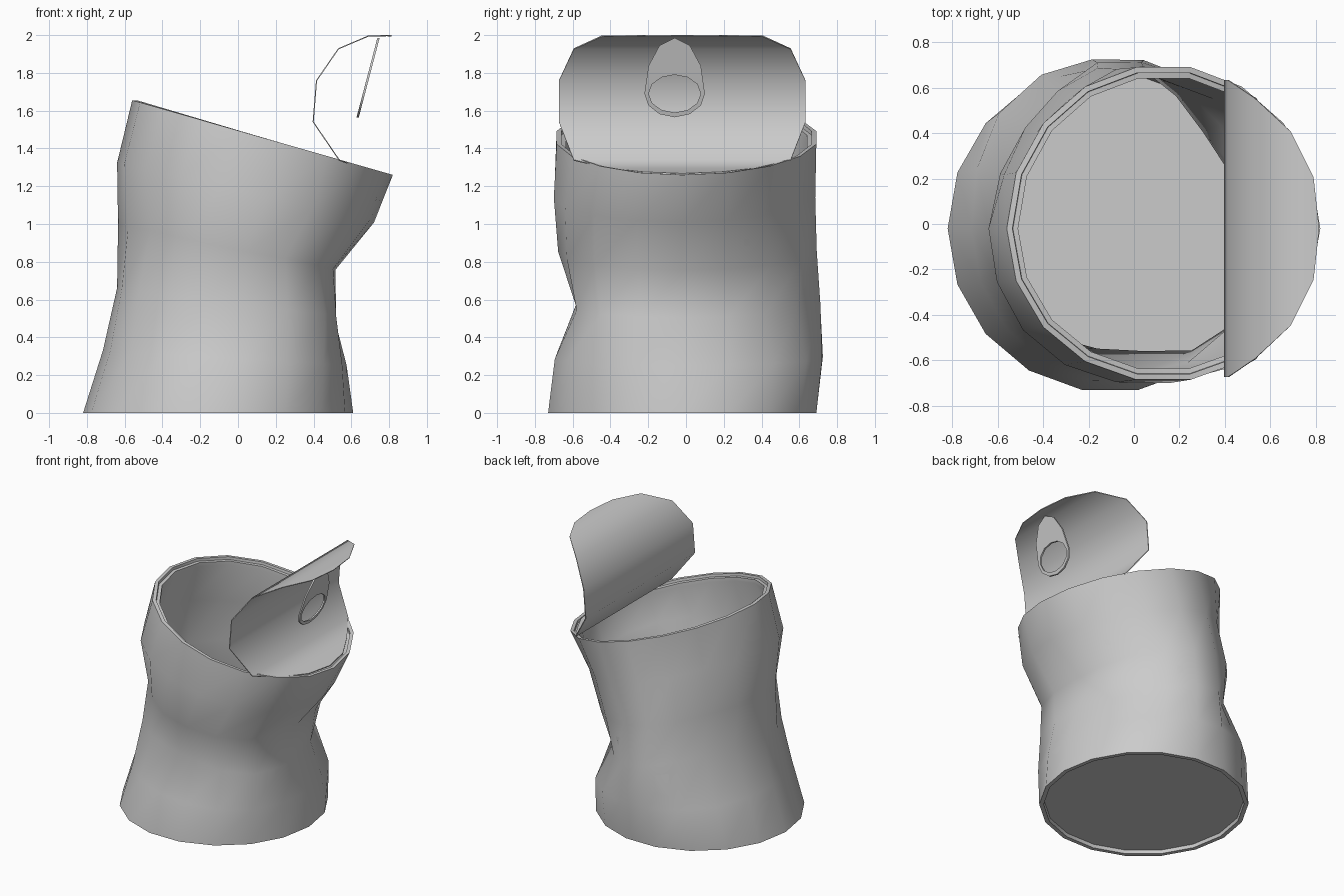
import bpy, bmesh
from math import cos, sin, radians, pi

if "Cube" in bpy.data.objects:
    bpy.data.objects.remove(bpy.data.objects["Cube"])

N = 18


def make(name, verts, faces, angle=40):
    me = bpy.data.meshes.new(name)
    me.from_pydata(verts, [], faces)
    bm = bmesh.new()
    bm.from_mesh(me)
    bmesh.ops.recalc_face_normals(bm, faces=bm.faces)
    bm.to_mesh(me)
    bm.free()
    ob = bpy.data.objects.new(name, me)
    bpy.context.collection.objects.link(ob)
    bpy.ops.object.select_all(action='DESELECT')
    ob.select_set(True)
    bpy.context.view_layer.objects.active = ob
    bpy.ops.object.shade_smooth_by_angle(angle=radians(angle))
    return ob


# Crumpled wall, per tilted ring: x and y extents, then bulges at 45, 135, 225, 315 degrees
ROWS = [(-.82, .61, -.73, .69, 0, 0, 0, 0),
        (-.715, .575, -.69, .72, .01, .04, 0, .04),
        (-.64, .51, -.57, .72, -.07, -.09, .025, .115),
        (-.635, .515, -.67, .69, .02, -.03, -.05, .06),
        (-.64, .72, -.695, .69, -.05, -.07, .01, .04),
        (-.56, .82, -.685, .69, 0, 0, 0, 0)]


def ring(f, inset=0, lift=0):
    k = min(int(f * 5 + 1e-6), 4)
    u = f * 5 - k
    row = [a + (b - a) * u for a, b in zip(ROWS[k], ROWS[k + 1])]
    x0, x1, y0, y1 = row[:4]
    cx, rx = (x0 + x1) / 2, (x1 - x0) / 2
    pts = []
    for i in range(N):
        t = 2 * pi * i / N
        c, s = cos(t), sin(t)
        b = row[4 + int(t / (pi / 2) + 1e-6)] * sin(2 * t) ** 2 - inset
        ry = (y1 + .02 if s > 0 else -.02 - y0) / sin(radians(80))
        pts.append((cx + (rx + b) * c, -.02 + (ry + b) * s,
                    f * (1.4575 - .1975 * c) + lift))
    return pts


# Can: recessed base, outer wall, stepped rim, inner wall and floor
rings = [ring(0, .035, .025), ring(0, .03)]
rings += [ring(i / 5) for i in range(6)]
rings += [ring(1, .025), ring(1, .027, -.02), ring(1, .05, -.022), ring(1, .05, -.05)]
rings += [ring(i / 5, .025) for i in (4, 3, 2, 1)]
rings += [ring(0, .035, .03)]
verts = [p for r in rings for p in r]
faces = [(a * N + i, a * N + (i + 1) % N, (a + 1) * N + (i + 1) % N, (a + 1) * N + i)
         for a in range(len(rings) - 1) for i in range(N)]
faces += [tuple(range(N)), tuple(range(len(verts) - N, len(verts)))]
make("can_body", verts, faces, 60)

# Peeled lid: an 18-sided disc curled along a profile, with an inner and outer skin
curl = [(.785, 1.262), (.75, 1.27), (.655, 1.29), (.535, 1.335), (.395, 1.54),
        (.413, 1.76), (.53, 1.93), (.69, 1.998), (.79, 2.0), (.815, 1.999)]
verts = []
for skin_gap in (0, .006):
    for i, (x, z) in enumerate(curl):
        w = (.60 if i < 3 else .663) * sin(radians(20 * i))
        dx, dz = .72 - x, 1.62 - z
        k = skin_gap / (dx * dx + dz * dz) ** .5
        for sgn in ((1,) if i in (0, 9) else (-1, 1)):
            verts.append((x + dx * k, -.02 + sgn * w, z + dz * k))
skin = [(0, 1, 2), (15, 17, 16)]
skin += [(j, j + 2, j + 3, j + 1) for j in range(1, 15, 2)]
edge = [0] + list(range(1, 17, 2)) + [17] + list(range(16, 1, -2))
faces = skin + [tuple(v + 18 for v in f) for f in skin]
faces += [(a, b, b + 18, a + 18) for a, b in zip(edge, edge[1:] + edge[:1])]
make("peeled_lid", verts, faces, 50)

# Pull tab: thin egg-shaped plate with an oval finger hole
M = 12
loops = []
for dx in (-.006, .006):
    for rx, up, down, cz in ((.16, .295, .125, 1.69), (.138, .1, .1, 1.69)):
        loop = []
        for i in range(M):
            t = 2 * pi * i / M
            z = cz + (up if sin(t) > 0 else down) * sin(t)
            loop.append((.635 + .262 * (z - 1.57) + dx, -.06 + rx * cos(t), z))
        loops.append(loop)
verts = [p for l in loops for p in l]
faces = [(a * M + i, a * M + (i + 1) % M, b * M + (i + 1) % M, b * M + i)
         for a, b in ((0, 1), (1, 3), (3, 2), (2, 0)) for i in range(M)]
make("pull_tab", verts, faces)
